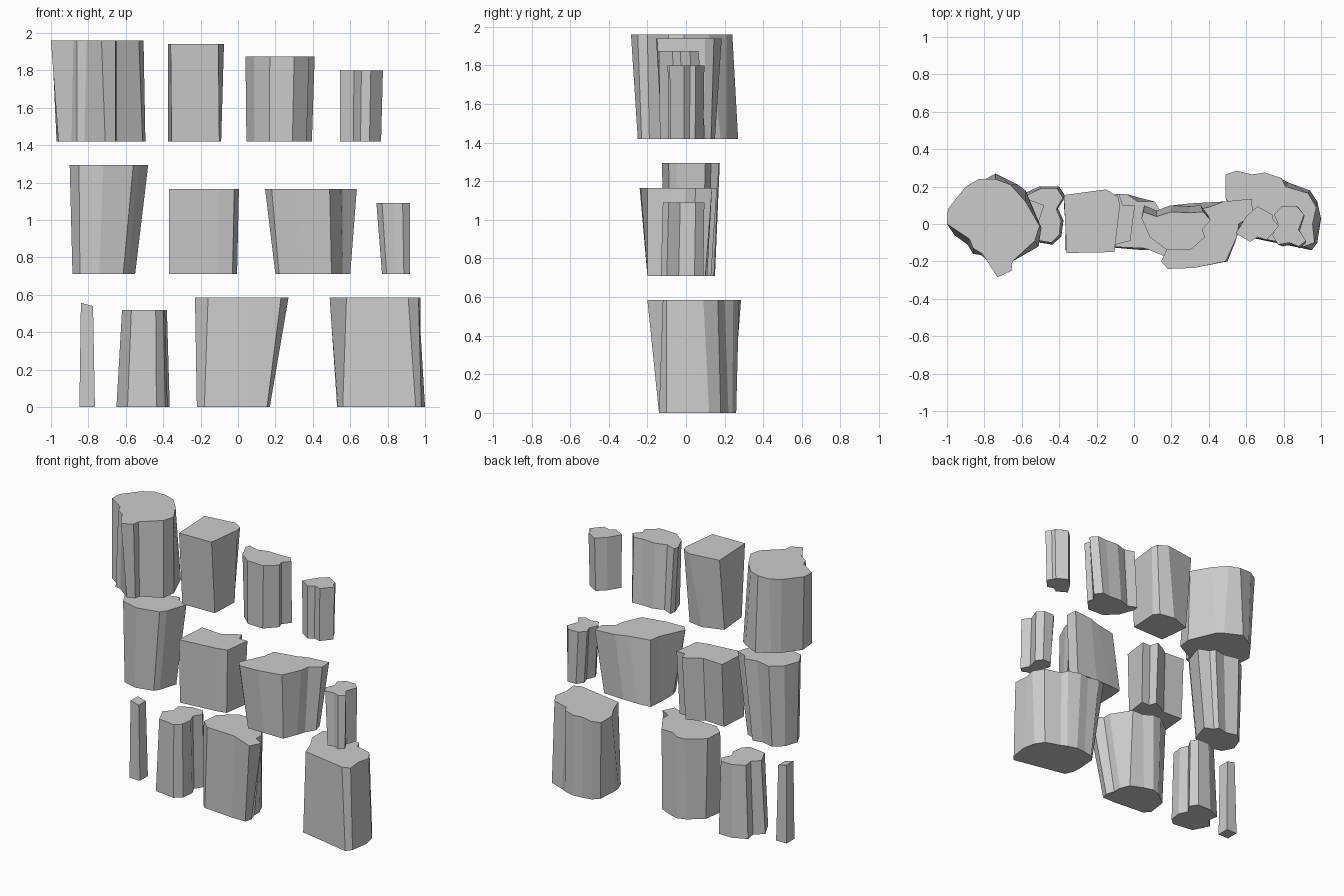
import bpy, bmesh

def pillar(name, z0, z1, top, bottom=None, box=None, tilt=0.0):
    """Loft a flat-faced rock column between a bottom and a top outline.
    box = (x0, x1, y0, y1) refits the top outline to make the bottom one."""
    if bottom is None:
        xs, ys = [p[0] for p in top], [p[1] for p in top]
        ax, bx, ay, by = min(xs), max(xs), min(ys), max(ys)
        bottom = [(box[0] + (x - ax) / (bx - ax) * (box[1] - box[0]),
                   box[2] + (y - ay) / (by - ay) * (box[3] - box[2])) for x, y in top]
    right = max(p[0] for p in top)
    bm = bmesh.new()
    lo = [bm.verts.new((x, y, z0)) for x, y in bottom]
    hi = [bm.verts.new((x, y, z1 - tilt * (1 - (right - x) / 0.08))) if tilt
          else bm.verts.new((x, y, z1)) for x, y in top]
    n = len(top)
    bm.faces.new(hi)
    bm.faces.new(lo[::-1])
    for i in range(n):
        j = (i + 1) % n
        bm.faces.new((lo[i], lo[j], hi[j], hi[i]))
    bmesh.ops.recalc_face_normals(bm, faces=bm.faces[:])
    me = bpy.data.meshes.new(name)
    bm.to_mesh(me)
    bm.free()
    ob = bpy.data.objects.new(name, me)
    bpy.context.collection.objects.link(ob)
    return ob

# Upper row
pillar("upper_rock_1", 1.42, 1.96,
       [(-1.0, 0), (-.995, .08), (-.9, .2), (-.83, .24), (-.74, .24), (-.66, .21), (-.58, .12),
        (-.505, -.01), (-.53, -.09), (-.65, -.2), (-.655, -.25), (-.73, -.285),
        (-.81, -.16), (-.86, -.13), (-.88, -.08)],
       [(-.96, -.06), (-.97, .06), (-.88, .18), (-.83, .22), (-.74, .27), (-.62, .21), (-.58, .18),
        (-.495, -.02), (-.51, -.12), (-.65, -.19), (-.655, -.23), (-.71, -.25),
        (-.82, -.165), (-.86, -.16), (-.89, -.11)])
pillar("upper_rock_2", 1.42, 1.94,
       [(-.375, .155), (-.15, .185), (-.085, .145), (-.075, .1), (-.105, -.15), (-.36, -.155)],
       [(-.375, .1), (-.23, .15), (-.12, .13), (-.09, .09), (-.1, -.12), (-.355, -.125)])
pillar("upper_rock_3", 1.42, 1.875,
       [(.04, .03), (.05, .065), (.12, .04), (.2, .065), (.3, .06), (.37, .065), (.41, .02),
        (.365, -.03), (.38, -.07), (.3, -.14), (.17, -.135), (.085, -.07)],
       box=(.045, .395, -.135, .1))
pillar("upper_rock_4", 1.42, 1.80,
       [(.545, -.05), (.6, .04), (.66, .095), (.74, .05), (.745, .02), (.775, -.01),
        (.71, -.085), (.66, -.07), (.62, -.095)],
       box=(.545, .765, -.09, .09))

# Middle row
pillar("middle_rock_1", .71, 1.295,
       [(-.9, .0), (-.86, .11), (-.78, .175), (-.67, .15), (-.58, .17), (-.56, .13),
        (-.48, .1), (-.53, -.05), (-.56, -.09), (-.72, -.125), (-.85, -.09)],
       box=(-.885, -.55, -.11, .15))
pillar("middle_rock_2", .71, 1.165,
       [(-.37, -.1), (-.355, .1), (-.2, .09), (-.14, .13), (-.08, .16), (-.06, .1), (.005, .1),
        (-.02, -.09), (-.1, -.11), (-.37, -.14)],
       box=(-.37, -.005, -.13, .13))
pillar("middle_rock_3", .71, 1.165,
       [(.145, -.2), (.23, -.02), (.24, .06), (.4, .09), (.48, .12), (.63, .135), (.635, .05),
        (.56, .0), (.55, -.07), (.49, -.2), (.32, -.235), (.18, -.24)],
       [(.2, -.14), (.2, .0), (.21, .1), (.3, .11), (.42, .11), (.58, .1), (.6, .03),
        (.56, -.04), (.54, -.1), (.5, -.2), (.35, -.2), (.22, -.2)])
pillar("middle_rock_4", .71, 1.09,
       [(.74, -.06), (.77, .0), (.75, .05), (.79, .095), (.87, .095), (.91, .05), (.88, -.03),
        (.92, -.09), (.88, -.12), (.83, -.1), (.77, -.11)],
       box=(.77, .92, -.13, .09))

# Lower row
pillar("lower_rock_1", 0, .56,
       [(-.84, -.02), (-.84, .06), (-.775, .06), (-.775, -.02)],
       box=(-.848, -.765, -.02, .07), tilt=.02)
pillar("lower_rock_2", 0, .52,
       [(-.62, .03), (-.57, .08), (-.58, .15), (-.5, .19), (-.41, .19), (-.38, .14), (-.415, .08),
        (-.39, .02), (-.4, -.06), (-.44, -.1), (-.5, -.09), (-.57, -.08)],
       box=(-.65, -.365, -.11, .2))
pillar("lower_rock_3", 0, .585,
       [(-.23, -.06), (-.22, .07), (-.1, .16), (-.04, .16), (.02, .12), (.11, .12),
        (.2, -.02), (.2, -.08), (.27, -.12), (.23, -.2), (.06, -.13), (-.16, -.12)],
       [(-.22, -.08), (-.2, .06), (-.1, .14), (-.04, .16), (.03, .14), (.12, .1),
        (.15, .03), (.15, -.03), (.17, -.09), (.155, -.14), (.05, -.14), (-.18, -.12)])
pillar("lower_rock_4", 0, .585,
       [(.49, .14), (.49, .265), (.55, .285), (.63, .265), (.7, .275), (.79, .245), (.81, .2),
        (.93, .165), (.975, .09), (.955, .0), (.965, -.1), (.91, -.12), (.58, -.06), (.54, .05)],
       [(.53, .05), (.54, .2), (.58, .24), (.65, .255), (.72, .26), (.79, .24), (.83, .22),
        (.94, .18), (.98, .12), (1.0, .03), (.98, -.1), (.95, -.14), (.56, -.06), (.535, .0)])
